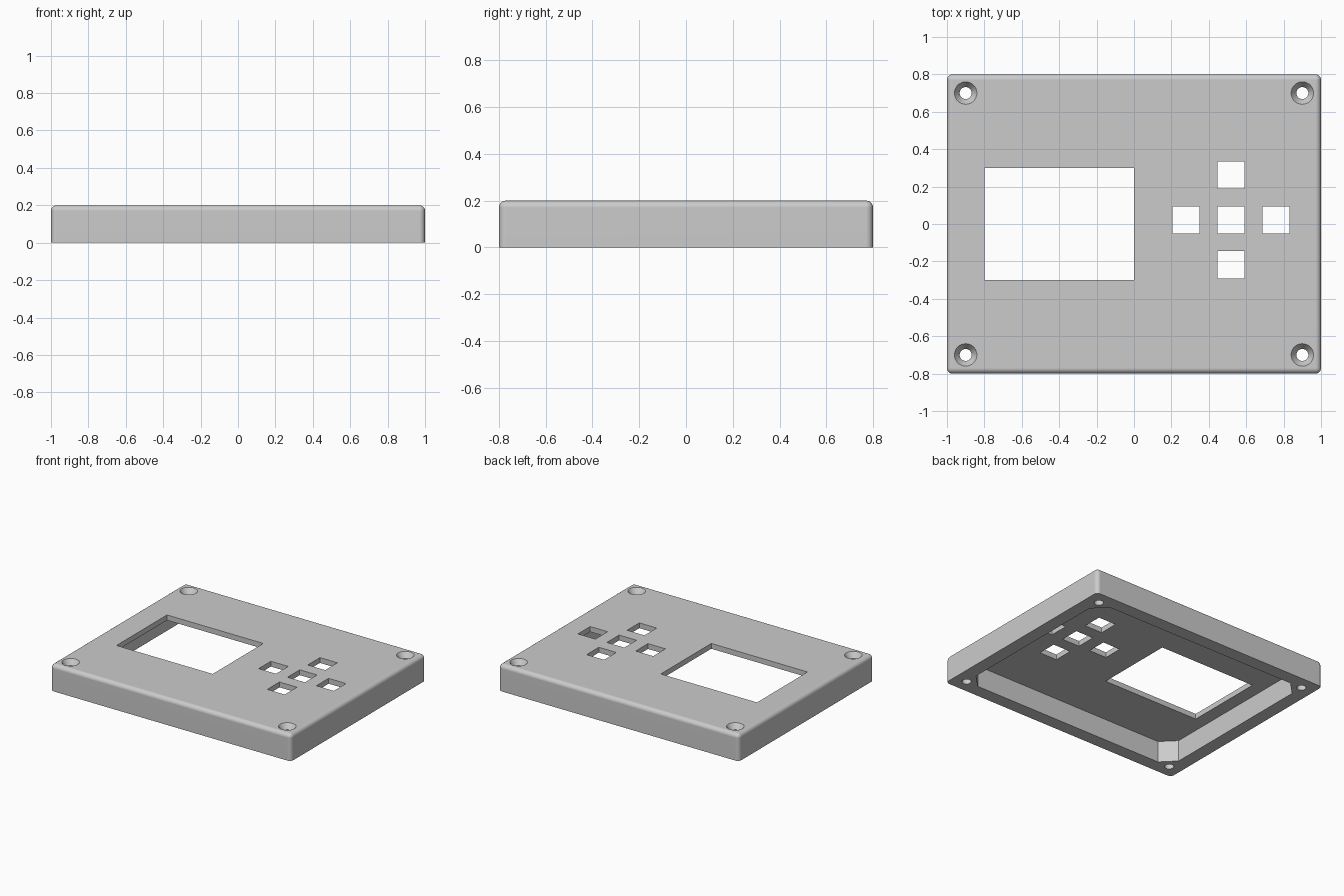
import bpy
import bmesh
import math

if "Cube" in bpy.data.objects:
    bpy.data.objects.remove(bpy.data.objects["Cube"], do_unlink=True)

# Overall sizes
HALF_X, HALF_Y, HEIGHT = 1.0, 0.8, 0.2
CEILING = 0.16      # underside of the top plate
WALL = 0.1
ROUND = 0.03

gray = bpy.data.materials.new("plain gray")
gray.use_nodes = True
color = (0.6, 0.6, 0.6, 1.0)
gray.diffuse_color = color
gray.node_tree.nodes["Principled BSDF"].inputs["Base Color"].default_value = color


def make_object(name, bm):
    bmesh.ops.recalc_face_normals(bm, faces=bm.faces)
    mesh = bpy.data.meshes.new(name)
    bm.to_mesh(mesh)
    bm.free()
    obj = bpy.data.objects.new(name, mesh)
    bpy.context.collection.objects.link(obj)
    mesh.materials.append(gray)
    return obj


def loft(name, rings):
    """Closed solid through rings that have equal point counts."""
    bm = bmesh.new()
    loops = [[bm.verts.new(p) for p in ring] for ring in rings]
    count = len(loops[0])
    for low, high in zip(loops, loops[1:]):
        for i in range(count):
            j = (i + 1) % count
            bm.faces.new((low[i], low[j], high[j], high[i]))
    bm.faces.new(loops[0][::-1])
    bm.faces.new(loops[-1])
    return make_object(name, bm)


def prism(name, outline, z0, z1):
    return loft(name, [[(x, y, z) for x, y in outline] for z in (z0, z1)])


def rectangle(cx, cy, w, h):
    return [(cx + sx * w / 2, cy + sy * h / 2)
            for sx, sy in ((-1, -1), (1, -1), (1, 1), (-1, 1))]


def circle(cx, cy, r, z, n=48):
    return [(cx + r * math.cos(math.tau * i / n),
             cy + r * math.sin(math.tau * i / n), z) for i in range(n)]


def cut(target, cutter):
    mod = target.modifiers.new("cut", 'BOOLEAN')
    mod.operation = 'DIFFERENCE'
    mod.solver = 'EXACT'
    mod.object = cutter
    bpy.context.view_layer.objects.active = target
    bpy.ops.object.modifier_apply(modifier=mod.name)
    bpy.data.objects.remove(cutter, do_unlink=True)


# Outer block, rounded everywhere except along the bottom rim
cover = prism("enclosure_cover", rectangle(0, 0, 2 * HALF_X, 2 * HALF_Y), 0, HEIGHT)
bm = bmesh.new()
bm.from_mesh(cover.data)
edges = [e for e in bm.edges if any(v.co.z > HEIGHT / 2 for v in e.verts)]
bmesh.ops.bevel(bm, geom=edges, offset=ROUND, segments=6, profile=0.5,
                affect='EDGES', clamp_overlap=True)
bm.to_mesh(cover.data)
bm.free()

# Hollow underside with cut corners that leave room for the screws
ix, iy, c = HALF_X - WALL, HALF_Y - WALL, 0.1
hollow = [(-ix + c, -iy), (ix - c, -iy), (ix, -iy + c), (ix, iy - c),
          (ix - c, iy), (-ix + c, iy), (-ix, iy - c), (-ix, -iy + c)]
cut(cover, prism("hollow_cutter", hollow, -0.1, CEILING))

# Display window
cut(cover, prism("window_cutter", rectangle(-0.4, 0, 0.8, 0.6), 0.1, 0.3))

# Five button openings in a cross
STEP = 0.24
for dx, dy in ((0, 0), (1, 0), (-1, 0), (0, 1), (0, -1)):
    opening = rectangle(0.519 + dx * STEP, 0.022 + dy * STEP, 0.145, 0.145)
    cut(cover, prism("button_cutter", opening, 0.1, 0.3))

# Countersunk screw holes in the corners
for sx in (-1, 1):
    for sy in (-1, 1):
        x, y = sx * 0.9, sy * 0.7
        profile = ((0.032, -0.1), (0.032, 0.16), (0.067, 0.21))
        cut(cover, loft("screw_cutter", [circle(x, y, r, z) for r, z in profile]))

# Smooth rounded edges, crisp cuts
bpy.ops.object.select_all(action='DESELECT')
cover.select_set(True)
bpy.context.view_layer.objects.active = cover
bpy.ops.object.shade_smooth_by_angle(angle=math.radians(30))
weighted = cover.modifiers.new("even_shading", 'WEIGHTED_NORMAL')
weighted.keep_sharp = True
